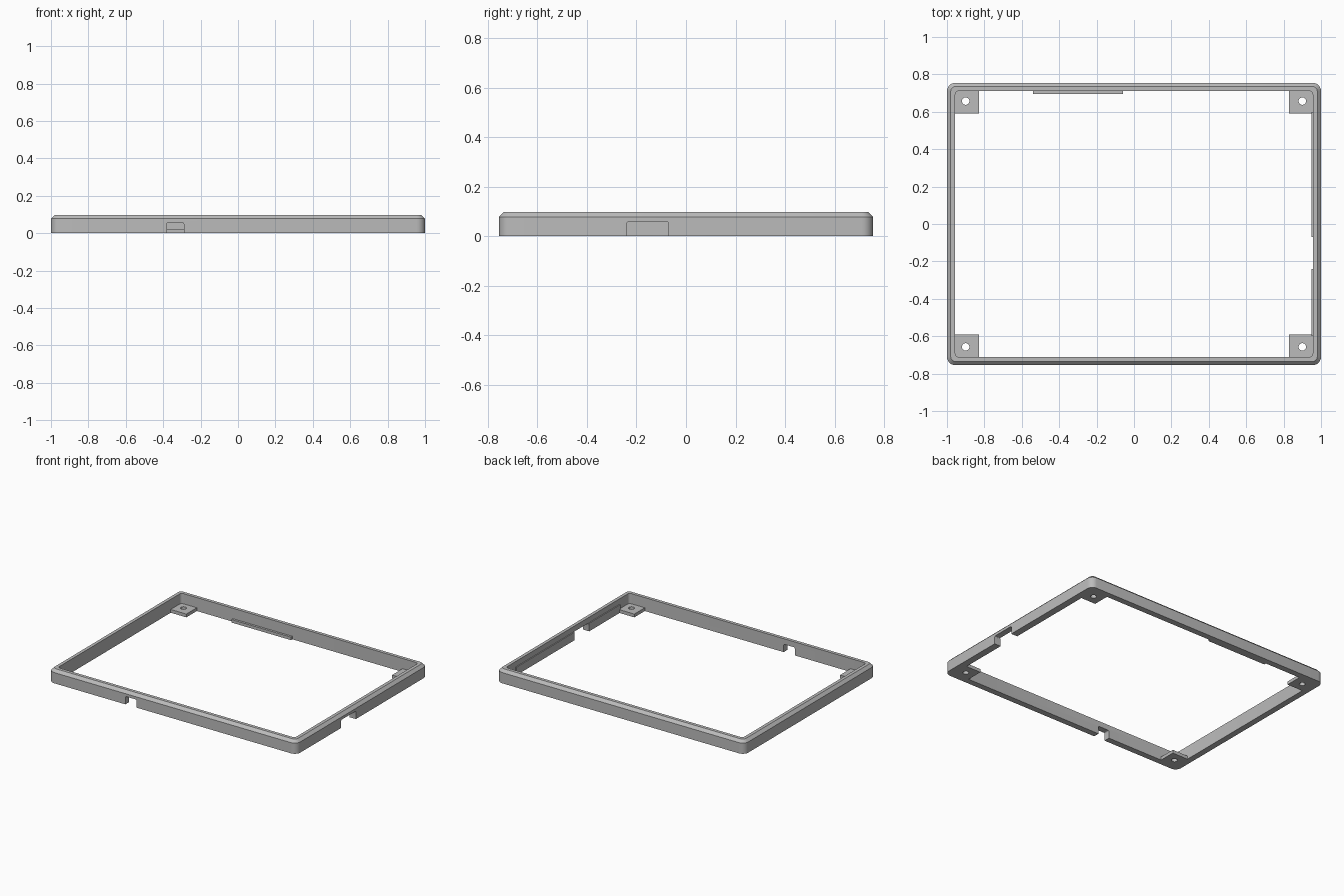
import bpy, bmesh, math
from mathutils import Vector

cube = bpy.data.objects.get("Cube")
if cube:
    bpy.data.objects.remove(cube, do_unlink=True)

grey = bpy.data.materials.new("plain grey")
grey.use_nodes = True
colour = (0.5, 0.5, 0.5, 1)
grey.diffuse_color = colour
grey.node_tree.nodes["Principled BSDF"].inputs["Base Color"].default_value = colour

HX, HY, H = 1.0, 0.755, 0.098      # outer half sizes and height
IX, IY = 0.956, 0.711              # inner half sizes
CHAMFER = 0.02
TAB_TOP = 0.024


def finish(name, bm):
    bmesh.ops.recalc_face_normals(bm, faces=bm.faces)
    mesh = bpy.data.meshes.new(name)
    bm.to_mesh(mesh)
    bm.free()
    mesh.materials.append(grey)
    ob = bpy.data.objects.new(name, mesh)
    bpy.context.collection.objects.link(ob)
    return ob


def box(name, lo, hi):
    bm = bmesh.new()
    bmesh.ops.create_cube(bm, size=1)
    lo, hi = Vector(lo), Vector(hi)
    for v in bm.verts:
        v.co = (lo + hi) / 2 + v.co * (hi - lo)
    return finish(name, bm)


def cut(ob, cutter):
    bpy.context.view_layer.objects.active = ob
    mod = ob.modifiers.new("cut", "BOOLEAN")
    mod.operation = "DIFFERENCE"
    mod.solver = "EXACT"
    mod.object = cutter
    bpy.ops.object.modifier_apply(modifier=mod.name)
    bpy.data.objects.remove(cutter, do_unlink=True)


def rounded_loop(bm, hx, hy, r, z, steps=6):
    verts = []
    for q, (sx, sy) in enumerate([(1, 1), (-1, 1), (-1, -1), (1, -1)]):
        for i in range(steps + 1):
            a = (q + i / steps) * math.pi / 2
            verts.append(bm.verts.new((sx * (hx - r) + r * math.cos(a),
                                       sy * (hy - r) + r * math.sin(a), z)))
    return verts


# Rectangular frame: closed ring with an outer top chamfer
bm = bmesh.new()
loops = [rounded_loop(bm, *spec) for spec in (
    (HX, HY, 0.045, 0),
    (HX, HY, 0.045, H - CHAMFER),
    (HX - CHAMFER, HY - CHAMFER, 0.025, H),
    (IX, IY, 0.02, H),
    (IX, IY, 0.02, 0))]
for a, b in zip(loops, loops[1:] + loops[:1]):
    for i in range(len(a)):
        j = (i + 1) % len(a)
        bm.faces.new((a[i], a[j], b[j], b[i]))
frame = finish("frame", bm)


# Notches open at the bottom of the front and right walls
def notch(lo, hi, axis):
    cutter = box("notch_cutter", lo, hi)
    bm = bmesh.new()
    bm.from_mesh(cutter.data)
    top = [e for e in bm.edges
           if min(v.co.z for v in e.verts) > 0.03
           and abs(e.verts[0].co[axis] - e.verts[1].co[axis]) > 0.01]
    bmesh.ops.bevel(bm, geom=top, offset=0.008, segments=3, affect="EDGES", profile=0.5)
    bm.to_mesh(cutter.data)
    bm.free()
    cut(frame, cutter)


notch((-0.38, -0.8, -0.05), (-0.29, -0.68, 0.058), 1)
notch((0.92, -0.24, -0.05), (1.05, -0.07, 0.058), 0)

# Corner mounting tabs with screw holes
for sx, side in ((-1, "right"), (1, "left")):
    for sy, end in ((-1, "front"), (1, "back")):
        xs = sorted((sx * 0.83, sx * 0.965))
        ys = sorted((sy * 0.59, sy * 0.72))
        tab = box(f"{end}_{side}_tab", (xs[0], ys[0], 0), (xs[1], ys[1], TAB_TOP))
        bm = bmesh.new()
        bmesh.ops.create_cone(bm, cap_ends=True, segments=24, radius1=0.02,
                              radius2=0.02, depth=0.2)
        bmesh.ops.translate(bm, verts=bm.verts, vec=(sx * 0.9, sy * 0.657, 0))
        cut(tab, finish("hole_cutter", bm))

# Low ledge on the inside of the back wall
box("back_ledge", (-0.54, 0.695, 0), (-0.06, 0.72, 0.022))

# Thin lining on the inside of the left wall, broken by the notch
for name, y0, y1 in (("front", -0.6, -0.24), ("back", -0.07, 0.6)):
    box(f"{name}_wall_lining", (0.949, y0, 0), (0.96, y1, 0.058))

# Smooth rounded corners, keep all edges sharp
for ob in bpy.context.collection.objects:
    ob.select_set(ob.type == "MESH")
bpy.context.view_layer.objects.active = frame
bpy.ops.object.shade_smooth_by_angle(angle=math.radians(30))
